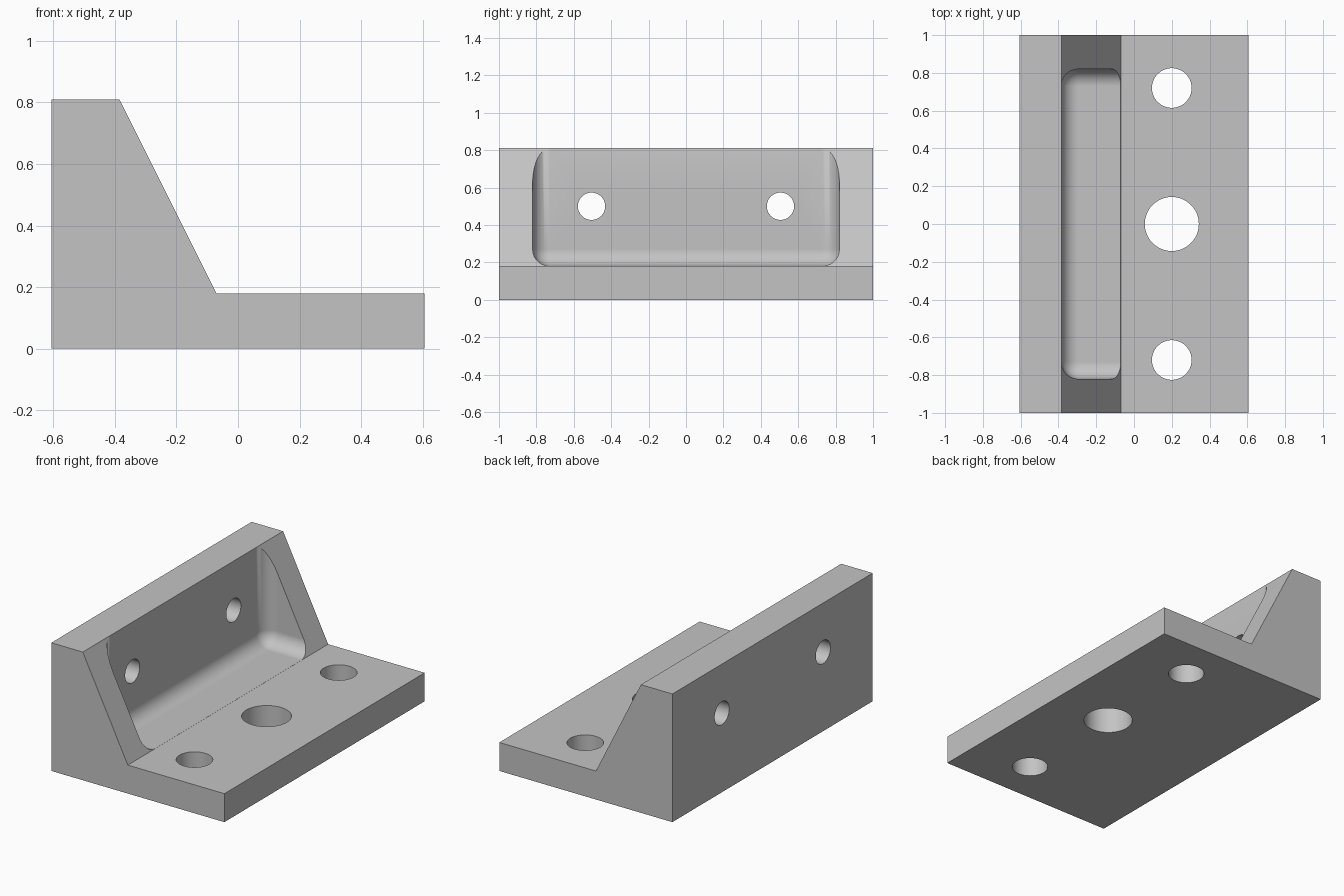
import bpy
import bmesh
from math import pi, radians
from mathutils import Matrix, Vector

default = bpy.data.objects.get("Cube")
if default:
    bpy.data.objects.remove(default, do_unlink=True)

HALF_X, HALF_Y = 0.605, 1.0
BASE_Z, TOP_Z = 0.18, 0.81
RIDGE_X, FOOT_X = -0.385, -0.07
POCKET_Y, FILLET = 0.82, 0.09

grey = bpy.data.materials.new("plain grey")
grey.use_nodes = True
colour = (0.55, 0.55, 0.55, 1)
grey.diffuse_color = colour
grey.node_tree.nodes["Principled BSDF"].inputs["Base Color"].default_value = colour


def make_object(name, bm):
    bmesh.ops.recalc_face_normals(bm, faces=bm.faces)
    mesh = bpy.data.meshes.new(name)
    bm.to_mesh(mesh)
    bm.free()
    mesh.materials.append(grey)
    obj = bpy.data.objects.new(name, mesh)
    bpy.context.collection.objects.link(obj)
    return obj


def hole_cutter(name, centre, radius, axis):
    bm = bmesh.new()
    turn = Matrix.Rotation(pi / 2, 4, "Y") if axis == "X" else Matrix()
    bmesh.ops.create_cone(bm, cap_ends=True, segments=64, radius1=radius,
                          radius2=radius, depth=1,
                          matrix=Matrix.Translation(centre) @ turn)
    return make_object(name, bm)


def box_cutter(name, low, high, radius):
    bm = bmesh.new()
    low, high = Vector(low), Vector(high)
    bmesh.ops.create_cube(bm, size=1, matrix=Matrix.Translation((low + high) / 2)
                          @ Matrix.Diagonal(high - low).to_4x4())
    bmesh.ops.bevel(bm, geom=bm.edges[:], offset=radius, segments=10,
                    profile=0.5, affect="EDGES")
    return make_object(name, bm)


# Bracket body: side profile extruded along y
bm = bmesh.new()
profile = [(-HALF_X, 0), (HALF_X, 0), (HALF_X, BASE_Z),
           (FOOT_X, BASE_Z), (RIDGE_X, TOP_Z), (-HALF_X, TOP_Z)]
side = bm.faces.new([bm.verts.new((x, -HALF_Y, z)) for x, z in profile])
grown = bmesh.ops.extrude_face_region(bm, geom=[side])["geom"]
bmesh.ops.translate(bm, vec=(0, 2 * HALF_Y, 0),
                    verts=[g for g in grown if isinstance(g, bmesh.types.BMVert)])
bracket = make_object("angle_bracket", bm)

# Filleted pocket between the end gussets, a hair clear of the flat faces
gap = 0.0005
cutters = [box_cutter("pocket_cutter", (RIDGE_X + gap, -POCKET_Y, BASE_Z + gap),
                      (1, POCKET_Y, 1.2), FILLET)]

# Bolt holes in the base and in the upright wall
cutters.append(hole_cutter("centre_hole_cutter", (0.2, 0, 0), 0.143, "Z"))
for s in (-1, 1):
    cutters.append(hole_cutter("base_hole_cutter", (0.2, s * 0.72, 0), 0.105, "Z"))
    cutters.append(hole_cutter("wall_hole_cutter", (-0.6, s * 0.505, 0.5), 0.073, "X"))

bpy.ops.object.select_all(action="DESELECT")
bracket.select_set(True)
bpy.context.view_layer.objects.active = bracket
for cutter in cutters:
    cut = bracket.modifiers.new("cut", "BOOLEAN")
    cut.operation = "DIFFERENCE"
    cut.solver = "EXACT"
    cut.object = cutter
    bpy.ops.object.modifier_apply(modifier=cut.name)
    bpy.data.objects.remove(cutter, do_unlink=True)

# Smooth fillets and bores, crisp outer edges
bpy.ops.object.shade_smooth_by_angle(angle=radians(30))
weighted = bracket.modifiers.new("weighted normals", "WEIGHTED_NORMAL")
weighted.keep_sharp = True
